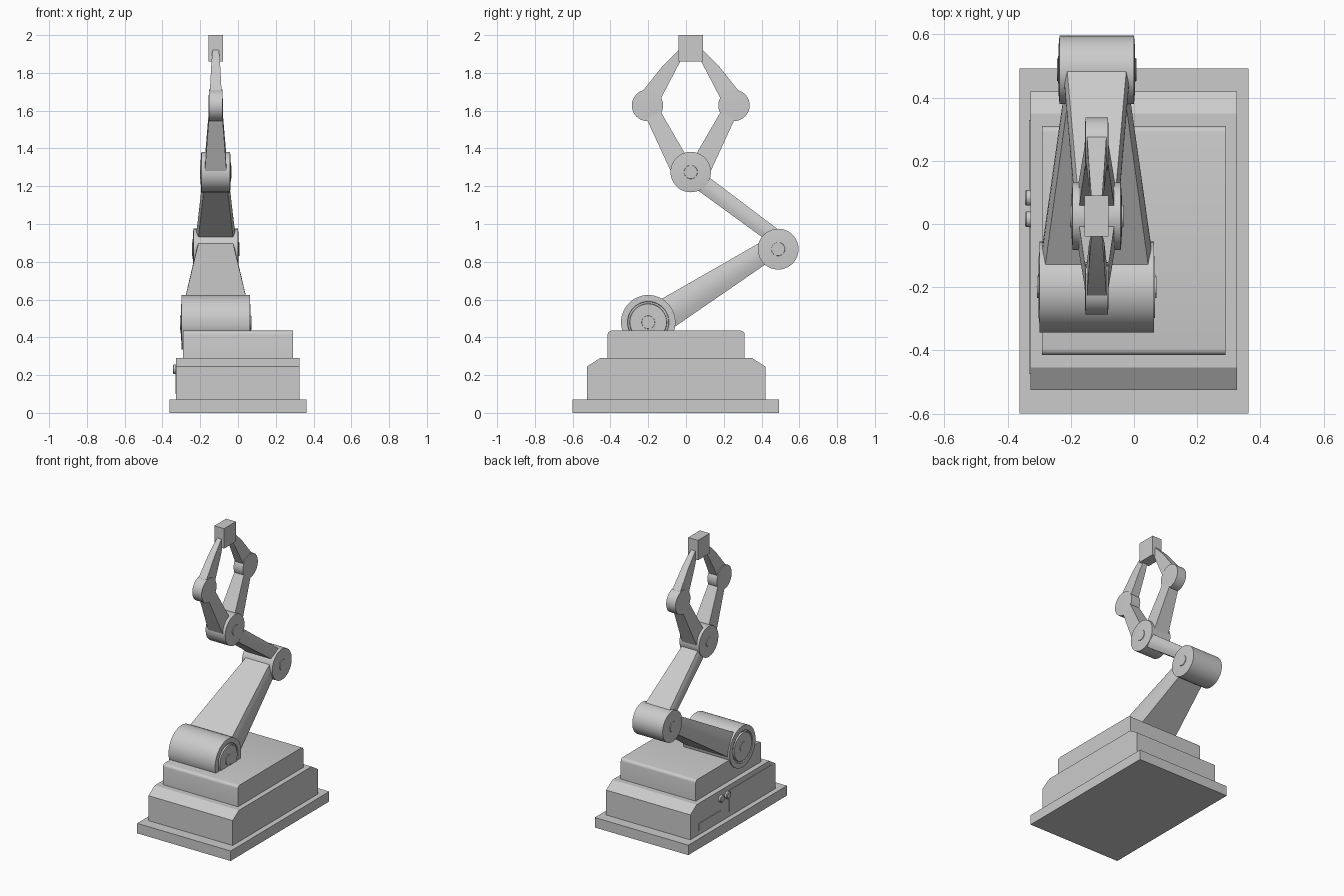
import bpy, bmesh, math
from mathutils import Vector

if "Cube" in bpy.data.objects:
    bpy.data.objects.remove(bpy.data.objects["Cube"])

CX = -0.118   # arm centre plane
CY = 0.025    # gripper symmetry plane


def finish(name, bm, angle=30):
    bmesh.ops.remove_doubles(bm, verts=bm.verts, dist=1e-5)
    bmesh.ops.recalc_face_normals(bm, faces=bm.faces)
    me = bpy.data.meshes.new(name)
    bm.to_mesh(me)
    bm.free()
    ob = bpy.data.objects.new(name, me)
    bpy.context.collection.objects.link(ob)
    bpy.ops.object.select_all(action='DESELECT')
    ob.select_set(True)
    bpy.context.view_layer.objects.active = ob
    bpy.ops.object.shade_smooth_by_angle(angle=math.radians(angle))
    return ob


def loft(name, rings):
    """Skin closed rings of points and cap both ends."""
    bm = bmesh.new()
    vs = [[bm.verts.new(p) for p in ring] for ring in rings]
    n = len(vs[0])
    for a, b in zip(vs, vs[1:]):
        for i in range(n):
            j = (i + 1) % n
            bm.faces.new((a[i], a[j], b[j], b[i]))
    bm.faces.new(vs[0])
    bm.faces.new(vs[-1])
    return finish(name, bm)


def extrude_x(name, yz, x0, x1):
    return loft(name, [[(x, y, z) for y, z in yz] for x in (x0, x1)])


def box(name, x0, x1, y0, y1, z0, z1):
    return extrude_x(name, [(y0, z0), (y1, z0), (y1, z1), (y0, z1)], x0, x1)


def lathe_x(name, profile, y, z, segs=48):
    """Spin an (x, radius) profile about an x axis through (y, z)."""
    bm = bmesh.new()
    vs = [bm.verts.new((x, y + r, z)) for x, r in profile]
    es = [bm.edges.new(p) for p in zip(vs, vs[1:])]
    bmesh.ops.spin(bm, geom=vs + es, cent=(0, y, z), axis=(1, 0, 0),
                   angle=math.tau, steps=segs, use_merge=True)
    return finish(name, bm)


def joint(name, y, z, r, half, cap):
    """Drum with symmetrical end caps; cap lists (outward offset, radius)."""
    left = [(CX - half - o, q) for o, q in cap] + [(CX - half, r)]
    right = [(2 * CX - x, q) for x, q in reversed(left)]
    return lathe_x(name, left + right, y, z)


def link(name, sections, bulge=0.0):
    """Arm segment; sections are (edge A yz, edge B yz, half width)."""
    rings = []
    steps = 8 if bulge else 1
    for a, b, w in sections:
        a, b = Vector(a), Vector(b)
        ring = []
        for s in (1, -1):
            for i in range(steps + 1):
                t = i / steps
                p = a.lerp(b, t if s > 0 else 1 - t)
                x = CX + s * (w + bulge * math.sin(math.pi * t))
                ring.append((x, p.x, p.y))
        rings.append(ring)
    return loft(name, rings)


# Stepped base
box("base_plate", -0.363, 0.363, -0.6, 0.493, 0, 0.07)
extrude_x("base_body", [(-0.525, 0.07), (0.42, 0.07), (0.42, 0.245), (0.35, 0.29),
                        (-0.455, 0.29), (-0.525, 0.245)], -0.328, 0.326)
top = [(-0.415, 0.29), (0.31, 0.29)]
for cy, a0 in ((0.29, 0), (-0.395, 90)):
    top += [(cy + 0.02 * math.cos(math.radians(a0 + k * 22.5)),
             0.415 + 0.02 * math.sin(math.radians(a0 + k * 22.5))) for k in range(5)]
extrude_x("base_top", top, -0.292, 0.29)

# Control details on the left side
box("side_panel", -0.332, -0.32, -0.475, -0.01, 0.1, 0.255)
box("side_slot", -0.332, -0.32, 0.09, 0.33, 0.1, 0.15)
for i, y in enumerate((0.015, 0.083)):
    lathe_x(f"button_{i + 1}", [(-0.345, 0), (-0.345, 0.02), (-0.341, 0.025),
                                (-0.32, 0.025), (-0.32, 0)], y, 0.232, 24)

# Joint drums
plain = [(0.008, 0), (0.008, 0.035), (0.004, 0.036), (0.003, 0.075)]
joint("shoulder_joint", -0.2, 0.48, 0.144, 0.181,
      [(0.008, 0), (0.008, 0.034), (0.004, 0.035), (0.004, 0.097),
       (-0.008, 0.099), (-0.008, 0.108), (0.001, 0.11)])
joint("elbow_joint", 0.488, 0.867, 0.108, 0.118, plain)
joint("wrist_joint", CY, 1.275, 0.107, 0.076, plain)

# Two tapered arm links with rounded sides
link("lower_arm", [((-0.24, 0.54), (-0.155, 0.39), 0.178),
                   ((0.45, 0.935), (0.5, 0.841), 0.083)], 0.012)
link("upper_arm", [((0.49, 0.969), (0.43, 0.911), 0.094),
                   ((0.07, 1.287), (-0.005, 1.227), 0.057)], 0.01)

# Gripper: mirrored pair of fingers
for side, s in (("left", -1), ("right", 1)):
    def m(d, z):
        return (CY + s * d, z)
    joint(f"{side}_knuckle", CY + s * 0.229, 1.628, 0.083, 0.036, [(0.002, 0), (0.001, 0.05)])
    link(f"{side}_finger_base", [(m(0.092, 1.25), m(0.0, 1.32), 0.06),
                                 (m(0.235, 1.56), m(0.165, 1.605), 0.036)])
    link(f"{side}_finger_tip", [(m(0.285, 1.665), m(0.165, 1.65), 0.033),
                                (m(0.15, 1.835), m(0.082, 1.81), 0.024),
                                (m(0.05, 1.935), m(0.05, 1.87), 0.016)])
box("gripper_tip", CX - 0.038, CX + 0.038, CY - 0.065, CY + 0.065, 1.86, 2.0)
